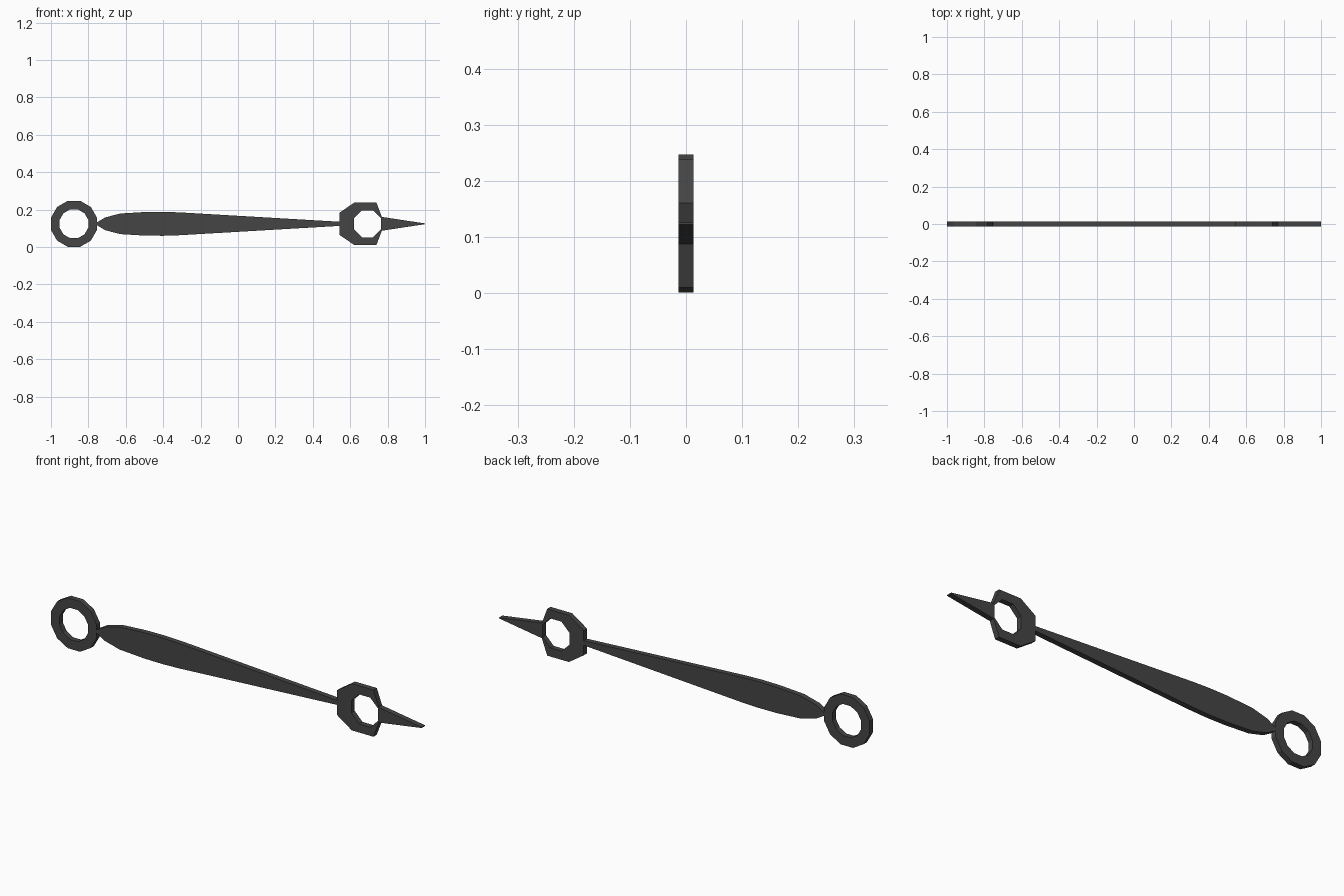
import bpy, bmesh, math

if "Cube" in bpy.data.objects:
    bpy.data.objects.remove(bpy.data.objects["Cube"])

HALF = 0.013   # half thickness in y
MID = 0.124    # height of the centre line

mat = bpy.data.materials.new("dark_grey")
mat.diffuse_color = (0.06, 0.06, 0.06, 1)
mat.use_nodes = True
mat.node_tree.nodes["Principled BSDF"].inputs["Base Color"].default_value = mat.diffuse_color


def ngon(cx, n, apothem):
    """Regular polygon with flat sides facing left, right, up and down."""
    r = apothem / math.cos(math.pi / n)
    angles = [2 * math.pi * (i + 0.5) / n for i in range(n)]
    return [(cx + r * math.cos(a), r * math.sin(a)) for a in angles]


def mirrored(upper):
    """Closed outline from its upper half, listed right to left."""
    return upper + [(x, -z) for x, z in reversed(upper) if abs(z) > 1e-6]


def plate(name, outer, inner=None):
    """Flat plate from an outline, with an optional hole of equal point count."""
    bm = bmesh.new()

    def loop(points, y):
        return [bm.verts.new((x, y, z + MID)) for x, z in points]

    def bridge(a, b):
        for i in range(len(a)):
            j = (i + 1) % len(a)
            bm.faces.new((a[i], a[j], b[j], b[i]))

    front, back = loop(outer, -HALF), loop(outer, HALF)
    bridge(front, back)
    if inner:
        hole_front, hole_back = loop(inner, -HALF), loop(inner, HALF)
        bridge(hole_front, hole_back)
        bridge(front, hole_front)
        bridge(back, hole_back)
    else:
        bm.faces.new(front)
        bm.faces.new(back)
    bmesh.ops.recalc_face_normals(bm, faces=bm.faces)
    mesh = bpy.data.meshes.new(name)
    bm.to_mesh(mesh)
    bm.free()
    mesh.materials.append(mat)
    obj = bpy.data.objects.new(name, mesh)
    bpy.context.collection.objects.link(obj)


# Pivot ring at the left end
plate("pivot_ring", ngon(-0.877, 12, 0.123), ngon(-0.877, 12, 0.077))

# Long tapering blade
plate("blade", mirrored([(0.545, 0.011), (-0.31, 0.061), (-0.40, 0.064), (-0.50, 0.063),
                         (-0.63, 0.055), (-0.71, 0.034), (-0.757, 0.006)]))

# Eight-sided eyelet, listed from its upper right corner like the hole
eye_hole = ngon(0.693, 8, 0.072)
eye_outer = mirrored([(0.769, 0.037), (0.740, 0.114), (0.623, 0.114), (0.543, 0.060)])
eye_outer = eye_outer[:4] + eye_outer[4:]
# start the hole at the same corner (right side, upper point)
eye_hole = sorted(eye_hole, key=lambda p: math.atan2(p[1], p[0] - 0.693) % (2 * math.pi))
plate("eyelet", eye_outer, eye_hole)

# Pointed tip
plate("tip", mirrored([(1.0, 0.002), (0.768, 0.037)]))
